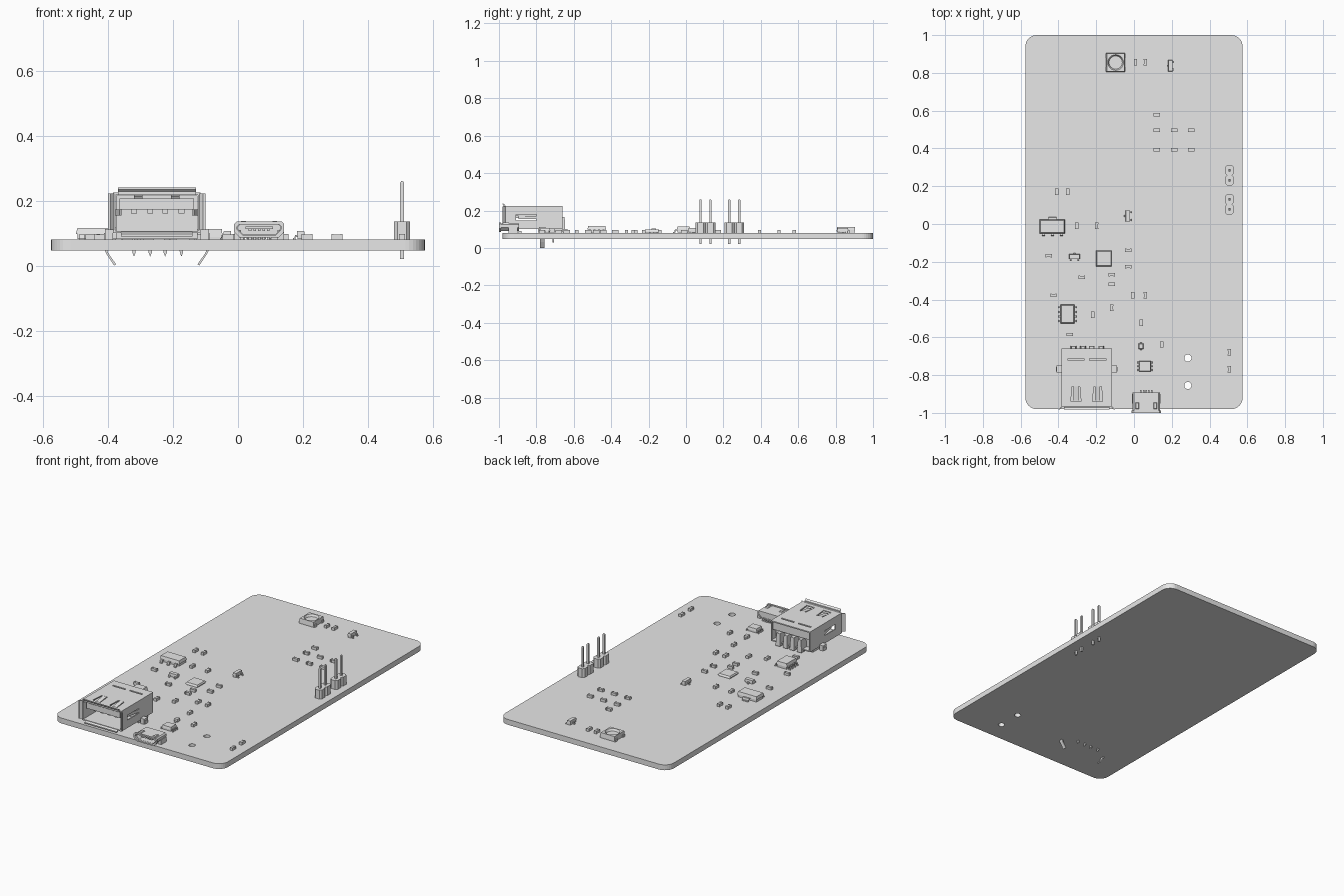
import bpy, bmesh, math

if "Cube" in bpy.data.objects:
    bpy.data.objects.remove(bpy.data.objects["Cube"])

grey = bpy.data.materials.new("plain grey")
grey.diffuse_color = (0.8, 0.8, 0.8, 1)
grey.use_nodes = True
grey.node_tree.nodes["Principled BSDF"].inputs["Base Color"].default_value = grey.diffuse_color
TOP = 0.08  # upper face of the board


def place(axis, u, v, w):
    return {'x': (w, u, v), 'y': (u, w, v), 'z': (u, v, w)}[axis]


def prism(bm, pts, axis, a, b, inner=None):
    """Extrude a closed outline along an axis; an inner outline makes a tube."""
    def loops(p):
        return [[bm.verts.new(place(axis, u, v, w)) for u, v in p] for w in (a, b)]
    n = len(pts)
    o = loops(pts)
    i = loops(inner) if inner else None
    for k in range(n):
        m = (k + 1) % n
        bm.faces.new((o[0][k], o[0][m], o[1][m], o[1][k]))
        if i:
            bm.faces.new((i[0][m], i[0][k], i[1][k], i[1][m]))
            for e in (0, 1):
                bm.faces.new((o[e][k], o[e][m], i[e][m], i[e][k]))
    if not i:
        bm.faces.new(o[0])
        bm.faces.new(o[1])


def box(bm, x0, x1, y0, y1, z0, z1, t=0.0):
    """Box whose top is drawn in by t on every side."""
    lo = [bm.verts.new(p) for p in ((x0, y0, z0), (x1, y0, z0), (x1, y1, z0), (x0, y1, z0))]
    hi = [bm.verts.new(p) for p in ((x0 + t, y0 + t, z1), (x1 - t, y0 + t, z1),
                                    (x1 - t, y1 - t, z1), (x0 + t, y1 - t, z1))]
    bm.faces.new(lo[::-1])
    bm.faces.new(hi)
    for k in range(4):
        m = (k + 1) % 4
        bm.faces.new((lo[k], lo[m], hi[m], hi[k]))


def circle(x, y, r, n=24):
    return [(x + r * math.cos(math.tau * k / n), y + r * math.sin(math.tau * k / n)) for k in range(n)]


def finish(name, bm, cutter=None):
    bmesh.ops.recalc_face_normals(bm, faces=bm.faces[:])
    me = bpy.data.meshes.new(name)
    bm.to_mesh(me)
    bm.free()
    me.materials.append(grey)
    ob = bpy.data.objects.new(name, me)
    bpy.context.collection.objects.link(ob)
    if cutter:
        tool = finish(name + "_cutter", cutter)
        tool.hide_render = True
        tool.hide_set(True)
        mod = ob.modifiers.new("cut", 'BOOLEAN')
        mod.operation, mod.solver, mod.object = 'DIFFERENCE', 'EXACT', tool
    return ob


# board with rounded corners and two mounting holes
bm, cut = bmesh.new(), bmesh.new()
outline = []
for q, (cx, cy) in enumerate(((0.515, 0.94), (-0.515, 0.94), (-0.515, -0.92), (0.515, -0.92))):
    for k in range(9):
        a = math.pi / 2 * (q + k / 8)
        outline.append((cx + 0.06 * math.cos(a), cy + 0.06 * math.sin(a)))
prism(bm, outline, 'z', 0.047, TOP)
for y in (-0.71, -0.855):
    prism(cut, circle(0.285, y, 0.019), 'z', 0.0, 0.2)
finish("board", bm, cut)

# small two-ended passives
across = [(.12, .578), (.12, .497), (.213, .497), (.304, .497), (.12, .393), (.213, .393), (.304, .393),
          (-.452, -.168), (-.03, -.14), (-.03, -.226), (-.118, -.268), (-.118, -.318), (-.276, -.282),
          (-.426, -.378), (-.34, -.585)]
along = [(.008, .857), (.06, .857), (-.408, .17), (-.35, .17), (-.303, -.01), (-.198, -.01), (-.006, -.378),
         (.06, -.378), (-.218, -.48), (-.118, -.443), (.038, -.523), (.147, -.638), (.505, -.68), (.505, -.77)]
bm = bmesh.new()
for pts, swap in ((across, False), (along, True)):
    for x, y in pts:
        for a, b, w, h in ((-.017, -.01, .009, .097), (-.01, .01, .008, .095), (.01, .017, .009, .097)):
            if swap:
                box(bm, x - w, x + w, y + a, y + b, TOP, h)
            else:
                box(bm, x + a, x + b, y - w, y + w, TOP, h)
finish("passives", bm)


def chip(name, x, y, hx, hy, top, leads=(), lead_w=0.01, reach=0.02):
    """Tapered package; leads are (side, offset, width factor)."""
    bm = bmesh.new()
    mid = (TOP + top) / 2
    t = min(hx, hy) * 0.12
    box(bm, x - hx, x + hx, y - hy, y + hy, mid, top, t)
    box(bm, x - hx + t, x + hx - t, y - hy + t, y + hy - t, TOP + 0.002, mid)
    for side, off, f in leads:
        w = lead_w * f / 2
        s = 1 if side in 'EN' else -1
        h = hx if side in 'EW' else hy
        e = 0.005
        prof = [(h - t, mid), (h + reach * .5, mid), (h + reach * .65, TOP + e), (h + reach, TOP + e),
                (h + reach, TOP), (h + reach * .4, TOP), (h + reach * .3, mid - e), (h - t, mid - e)]
        if side in 'EW':
            prism(bm, [(x + s * u, v) for u, v in prof], 'y', y + off - w, y + off + w)
        else:
            prism(bm, [(y + s * u, v) for u, v in prof], 'x', x + off - w, x + off + w)
    finish(name, bm)


chip("regulator", -.432, -.013, .067, .037, .115,
     [('S', -.048, 1), ('S', 0, 1), ('S', .048, 1), ('N', 0, 2.6)], .016)
chip("memory_chip", -.352, -.477, .037, .05, .117,
     [(s, o, 1) for s in 'EW' for o in (-.036, -.012, .012, .036)], .01, .016)
chip("flat_chip", -.16, -.183, .042, .042, .098)
chip("charger_chip", .058, -.753, .032, .028, .107,
     [(s, o, 1) for s in 'EW' for o in (-.02, 0, .02)], .009, .011)
chip("diode", .037, -.647, .012, .014, .1, [('N', 0, 1), ('S', 0, 1)], .01, .008)
chip("transistor_a", .193, .838, .012, .03, .107, [('W', 0, 1), ('E', -.02, 1), ('E', .02, 1)], .01, .011)
chip("transistor_b", -.033, .042, .012, .03, .107, [('W', 0, 1), ('E', -.02, 1), ('E', .02, 1)], .01, .011)
chip("transistor_c", -.315, -.173, .028, .013, .103, [('N', 0, 1), ('S', -.02, 1), ('S', .02, 1)], .01, .01)

# square lamp with a conical round recess
bm, cut = bmesh.new(), bmesh.new()
lx, ly = -.097, .855
box(bm, lx - .05, lx + .05, ly - .05, ly + .05, .088, .113, .003)
box(bm, lx - .046, lx + .046, ly - .046, ly + .046, TOP, .088)
for sx in (-1, 1):
    for sy in (-.035, .035):
        box(bm, lx + sx * .048 - .005, lx + sx * .048 + .005, ly + sy - .01, ly + sy + .01, TOP, .096)
lo = [cut.verts.new((u, v, .1)) for u, v in circle(lx, ly, .035)]
hi = [cut.verts.new((u, v, .118)) for u, v in circle(lx, ly, .044)]
cut.faces.new(lo)
cut.faces.new(hi)
for k in range(24):
    cut.faces.new((lo[k], lo[(k + 1) % 24], hi[(k + 1) % 24], hi[k]))
finish("lamp", bm, cut)

# two-pin headers
for n, cy in enumerate((.104, .258)):
    bm, pins = bmesh.new(), bmesh.new()
    for y in (cy - .0265, cy + .0265):
        a, b, c = .0245, .0265, .011
        prism(bm, [(.505 + u, y + v) for u, v in ((a, -b + c), (a, b - c), (a - c, b), (c - a, b), (-a, b - c),
                                                  (-a, c - b), (c - a, -b), (a - c, -b))], 'z', TOP, .135)
        box(pins, .499, .511, y - .006, y + .006, .135, .255)
        box(pins, .499, .511, y - .006, y + .006, .255, .26, .003)
        box(pins, .499, .511, y - .006, y + .006, .02, .08)
    finish("header_base", bm)
    finish("header_pins", pins)

# large socket: sheet metal shell with spring slots
CX = -.25
bm, cut = bmesh.new(), bmesh.new()


def rect(hx, z0, z1):
    return [(CX - hx, z0), (CX + hx, z0), (CX + hx, z1), (CX - hx, z1)]


prism(bm, rect(.134, .1, .225), 'y', -.97, -.66, rect(.127, .107, .218))
for s in (-1, 1):
    x = CX + s * .0575
    box(cut, x - .043, x + .043, -.722, -.712, .2, .25)
    prism(cut, [(x - .027, -.94), (x + .027, -.94), (x + .02, -.86), (x - .02, -.86)], 'z', .2, .25)
    box(cut, CX + s * .13 - .02, CX + s * .13 + .02, -.91, -.8, .148, .178)
finish("socket_shell", bm, cut)

# flared mouth and bent spring leaves
bm = bmesh.new()
box(bm, CX - .12, CX + .12, -.975, -.968, .218, .232)
prism(bm, [(-.965, .225), (-.965, .218), (-.982, .234), (-.982, .241)], 'x', CX - .12, CX + .12)
prism(bm, [(-.965, .1), (-.965, .107), (-.98, .097), (-.98, .09)], 'x', CX - .11, CX + .11)
for s in (-1, 1):
    prism(bm, [(CX + s * .134, -.965), (CX + s * .127, -.965), (CX + s * .143, -.981), (CX + s * .15, -.981)],
          'z', .11, .222)
    x = CX + s * .0575
    prism(bm, [(-.857, .225), (-.857, .219), (-.93, .206), (-.935, .214)], 'x', x - .013, x + .013)
    prism(bm, [(CX + s * .134, -.8), (CX + s * .128, -.8), (CX + s * .108, -.89), (CX + s * .115, -.895)],
          'z', .154, .172)
    # side foot and hooked board clip
    box(bm, CX + s * .147 - .013, CX + s * .147 + .013, -.785, -.75, .08, .112)
    path = [(.162, .1), (.162, .05), (.153, .033), (.131, .006), (.125, .01), (.148, .036), (.155, .052), (.155, .1)]
    prism(bm, [(CX + s * u, v - .006 if v < .02 else v) for u, v in path], 'y', -.78, -.757)
finish("socket_lips_and_clips", bm)

# large socket insulator, tongue, contacts and rear ribs
bm = bmesh.new()
box(bm, CX - .125, CX + .125, -.79, -.7, .082, .216)
box(bm, CX - .114, CX + .114, -.955, -.79, .172, .206)
box(bm, CX - .125, CX + .125, -.7, -.668, .17, .216)
for x in (-.32, -.27, -.224, -.174):
    box(bm, x - .009, x + .009, -.94, -.79, .16, .172)
    box(bm, x - .015, x + .015, -.7, -.645, .088, .165, .004)
    prism(bm, [(x - .007, .07), (x + .007, .07), (x + .005, .04), (x, .028), (x - .005, .04)], 'y', -.715, -.705)
finish("socket_insulator", bm)

# small socket: tapered tube with flared mouth
MX = .065


def trough(g, z0, z1):
    return [(MX + u, v) for u, v in ((-.055 + g, z0), (.055 - g, z0), (.072 - g, z0 + .018), (.072 - g, z1 - .007),
                                     (.065 - g, z1), (-.065 + g, z1), (-.072 + g, z1 - .007), (-.072 + g, z0 + .018))]


bm = bmesh.new()
prism(bm, trough(0, .09, .131), 'y', -.988, -.892, trough(.006, .095, .126))
prism(bm, trough(-.005, .086, .135), 'y', -1.0, -.988, trough(.004, .094, .127))
prism(bm, trough(.005, .094, .127), 'y', -.92, -.895)
box(bm, MX - .042, MX + .042, -.98, -.92, .112, .121)
for k in range(5):
    x = MX - .028 + k * .014
    box(bm, x - .004, x + .004, -.975, -.92, .106, .112)
    box(bm, x - .004, x + .004, -.895, -.88, TOP, .09)
for s in (-1, 1):
    box(bm, MX + s * .048 - .01, MX + s * .048 + .01, -.98, -.945, .13, .137, .003)
    box(bm, MX + s * .066 - .01, MX + s * .066 + .01, -.95, -.9, TOP, .11)
finish("small_socket", bm)
